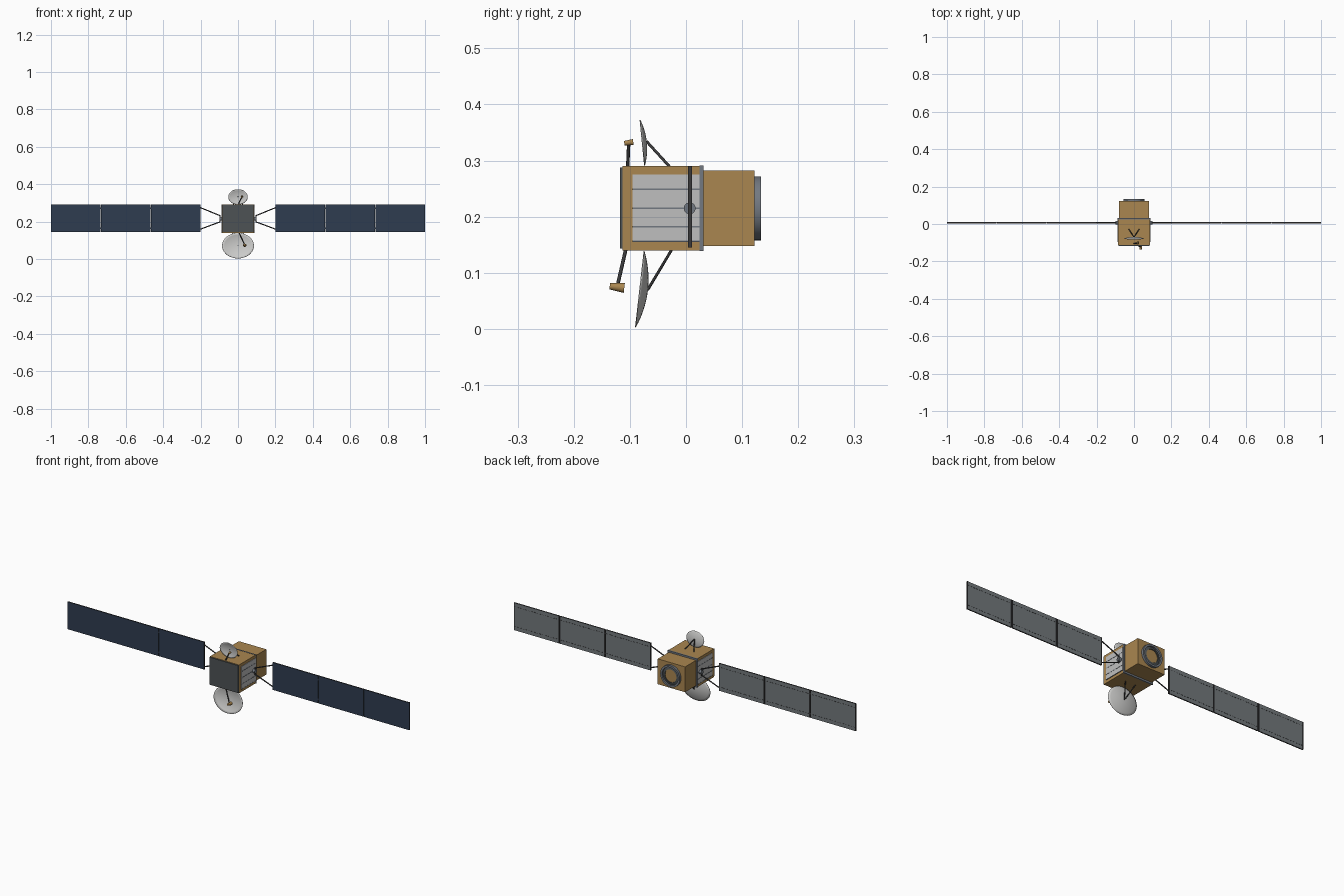
import bpy, bmesh, math
from mathutils import Vector

cube = bpy.data.objects.get("Cube")
if cube:
    bpy.data.objects.remove(cube, do_unlink=True)


def material(name, r, g, b):
    m = bpy.data.materials.new(name)
    m.use_nodes = True
    m.diffuse_color = (r, g, b, 1)
    m.node_tree.nodes["Principled BSDF"].inputs["Base Color"].default_value = (r, g, b, 1)
    return m


GOLD = material("gold foil", 0.40, 0.24, 0.08)
BLUE = material("solar cell blue", 0.028, 0.045, 0.08)
GREY = material("panel back grey", 0.17, 0.19, 0.20)
LIGHT = material("radiator light grey", 0.52, 0.52, 0.52)
DISH = material("dish white", 0.60, 0.60, 0.59)
PLATE = material("front plate grey", 0.075, 0.085, 0.09)
TRIM = material("trim steel", 0.17, 0.19, 0.22)
DARK = material("strut dark", 0.04, 0.04, 0.042)


def finish(name, bm, mats, smooth=False):
    mesh = bpy.data.meshes.new(name)
    bmesh.ops.recalc_face_normals(bm, faces=bm.faces)
    bm.to_mesh(mesh)
    bm.free()
    for m in mats:
        mesh.materials.append(m)
    ob = bpy.data.objects.new(name, mesh)
    bpy.context.collection.objects.link(ob)
    if smooth:
        bpy.ops.object.select_all(action="DESELECT")
        ob.select_set(True)
        bpy.context.view_layer.objects.active = ob
        bpy.ops.object.shade_smooth_by_angle(angle=math.radians(35))
    return ob


def add_box(bm, x, y, z):
    """Add a box given (low, high) pairs."""
    verts = bmesh.ops.create_cube(bm, size=1)["verts"]
    for v in verts:
        v.co = [(p[0] + p[1]) / 2 + c * (p[1] - p[0]) for c, p in zip(v.co, (x, y, z))]


def box(name, x, y, z, mat):
    bm = bmesh.new()
    add_box(bm, sorted(x), y, z)
    return finish(name, bm, [mat])


def rod(name, a, b, r1, mat, r2=None, sides=12):
    """Cylinder or cone from point a to point b."""
    a, b = Vector(a), Vector(b)
    bm = bmesh.new()
    bmesh.ops.create_cone(bm, cap_ends=True, segments=sides, radius1=r1,
                          radius2=r1 if r2 is None else r2, depth=(b - a).length)
    ob = finish(name, bm, [mat], True)
    ob.location = (a + b) / 2
    ob.rotation_euler = (b - a).to_track_quat("Z", "Y").to_euler()
    return ob


def lathe(name, profile, mat, z=0.215, sides=40):
    """Revolve (radius, y) points round the body's long axis."""
    bm = bmesh.new()
    verts = [bm.verts.new((r, y, z)) for r, y in profile]
    edges = [bm.edges.new(p) for p in zip(verts, verts[1:] + verts[:1])]
    bmesh.ops.spin(bm, geom=verts + edges, cent=(0, 0, z), axis=(0, 1, 0),
                   angle=math.tau, steps=sides)
    bmesh.ops.remove_doubles(bm, verts=bm.verts, dist=0.00001)
    return finish(name, bm, [mat], True)


def dish(name, loc, rx, rz, depth, tilt, rings=6, sides=40):
    """Shallow elliptical bowl opening to the front."""
    bm = bmesh.new()
    bmesh.ops.create_circle(bm, cap_ends=True, cap_tris=True, radius=1, segments=sides)
    spokes = [e for e in bm.edges if any(v.co.length < 0.01 for v in e.verts)]
    bmesh.ops.subdivide_edges(bm, edges=spokes, cuts=rings)
    for v in bm.verts:
        x, z = v.co.x, v.co.y
        v.co = (x * rx, -depth * (x * x + z * z), z * rz)
    ob = finish(name, bm, [DISH], True)
    ob.location = loc
    ob.rotation_euler.x = math.radians(tilt)
    solid = ob.modifiers.new("thickness", "SOLIDIFY")
    solid.thickness = 0.0015
    solid.offset = 0


# Body
box("front_body", (-0.085, 0.085), (-0.113, 0.03), (0.14, 0.29), GOLD)
box("rear_body", (-0.08, 0.08), (0.03, 0.122), (0.148, 0.282), GOLD)
box("body_trim", (-0.087, 0.087), (0.024, 0.031), (0.139, 0.291), TRIM)
box("front_plate", (-0.084, 0.084), (-0.118, -0.112), (0.143, 0.288), PLATE)

# Rear adapter ring, inner collar and nozzle face
lathe("adapter_ring", [(0.057, 0.121), (0.057, 0.134), (0.047, 0.134), (0.047, 0.121)], TRIM)
lathe("inner_collar", [(0.048, 0.121), (0.048, 0.125), (0.034, 0.129), (0.034, 0.121)], PLATE)
rod("adapter_disc", (0, 0.121, 0.215), (0, 0.125, 0.215), 0.035, GOLD, sides=40)

WING_Y = 0.0065
for side, s in (("left", 1), ("right", -1)):
    # Side radiator with grooves
    box(side + "_radiator", (s * 0.084, s * 0.0875), (-0.095, 0.024), (0.155, 0.275), LIGHT)
    bm = bmesh.new()
    for z in (0.156, 0.182, 0.215, 0.249):
        add_box(bm, sorted((s * 0.085, s * 0.0885)), (-0.095, 0.024), (z - 0.0013, z + 0.0013))
    finish(side + "_radiator_grooves", bm, [TRIM])

    # Wing hinge and yoke
    rod(side + "_hinge", (s * 0.084, WING_Y, 0.215), (s * 0.1, WING_Y, 0.215), 0.0105, TRIM, sides=24)
    box(side + "_hinge_bar", (s * 0.094, s * 0.1), (0.0035, 0.0095), (0.196, 0.234), DARK)
    for level, d in (("upper", 1), ("lower", -1)):
        rod(f"{side}_{level}_yoke_strut", (s * 0.097, WING_Y, 0.215 + d * 0.017),
            (s * 0.202, WING_Y, 0.217 + d * 0.058), 0.003, DARK)

    # Solar panels: cells in front, grey back, dark edges, rows of dashes behind
    for n in range(3):
        x0, x1 = 0.2 + n * 0.2675, 0.465 + n * 0.2675
        bm = bmesh.new()
        add_box(bm, sorted((s * x0, s * x1)), (0.0035, 0.0095), (0.145, 0.29))
        bm.normal_update()
        for f in bm.faces:
            f.material_index = 0 if f.normal.y < -0.5 else 1 if f.normal.y > 0.5 else 2
        finish(f"{side}_solar_panel_{n + 1}", bm, [BLUE, GREY, DARK])
        bm = bmesh.new()
        for i in range(16):
            x = x0 + 0.012 + i * 0.016
            for z in (0.165, 0.27):
                add_box(bm, sorted((s * x, s * (x + 0.008))), (0.0095, 0.0105), (z - 0.001, z + 0.001))
        finish(f"{side}_panel_dashes_{n + 1}", bm, [DARK])
        # Dark edge strips on the back and small hinges between panels
        bm = bmesh.new()
        for e in (x0, x1 - 0.004):
            add_box(bm, sorted((s * e, s * (e + 0.004))), (0.0095, 0.0105), (0.145, 0.29))
        if n < 2:
            for z in (0.165, 0.27):
                add_box(bm, sorted((s * (x1 - 0.002), s * (x1 + 0.005))), (0.005, 0.008), (z - 0.004, z + 0.004))
        finish(f"{side}_panel_edges_{n + 1}", bm, [DARK])

# Dishes with V-shaped rear supports
dish("upper_dish", (0, -0.0705, 0.3325), 0.052, 0.041, 0.0075, 5.7)
dish("lower_dish", (0, -0.0685, 0.0695), 0.085, 0.0685, 0.014, -6.4)
for side, s in (("left", 1), ("right", -1)):
    rod(side + "_upper_dish_support", (0, -0.07, 0.334), (s * 0.027, -0.029, 0.289), 0.0025, DARK)
    rod(side + "_lower_dish_support", (0, -0.068, 0.07), (s * 0.03, -0.025, 0.142), 0.0025, DARK)

# Feed arms and horns
rod("upper_feed_arm", (0, -0.104, 0.288), (0.021, -0.102, 0.333), 0.003, DARK)
rod("upper_feed_horn", (0.021, -0.11, 0.331), (0.021, -0.094, 0.333), 0.004, GOLD, 0.0055, 16)
rod("lower_feed_arm", (0.004, -0.107, 0.143), (0.035, -0.122, 0.078), 0.0032, DARK)
rod("lower_feed_horn", (0.036, -0.136, 0.076), (0.036, -0.11, 0.073), 0.0055, GOLD, 0.009, 16)
